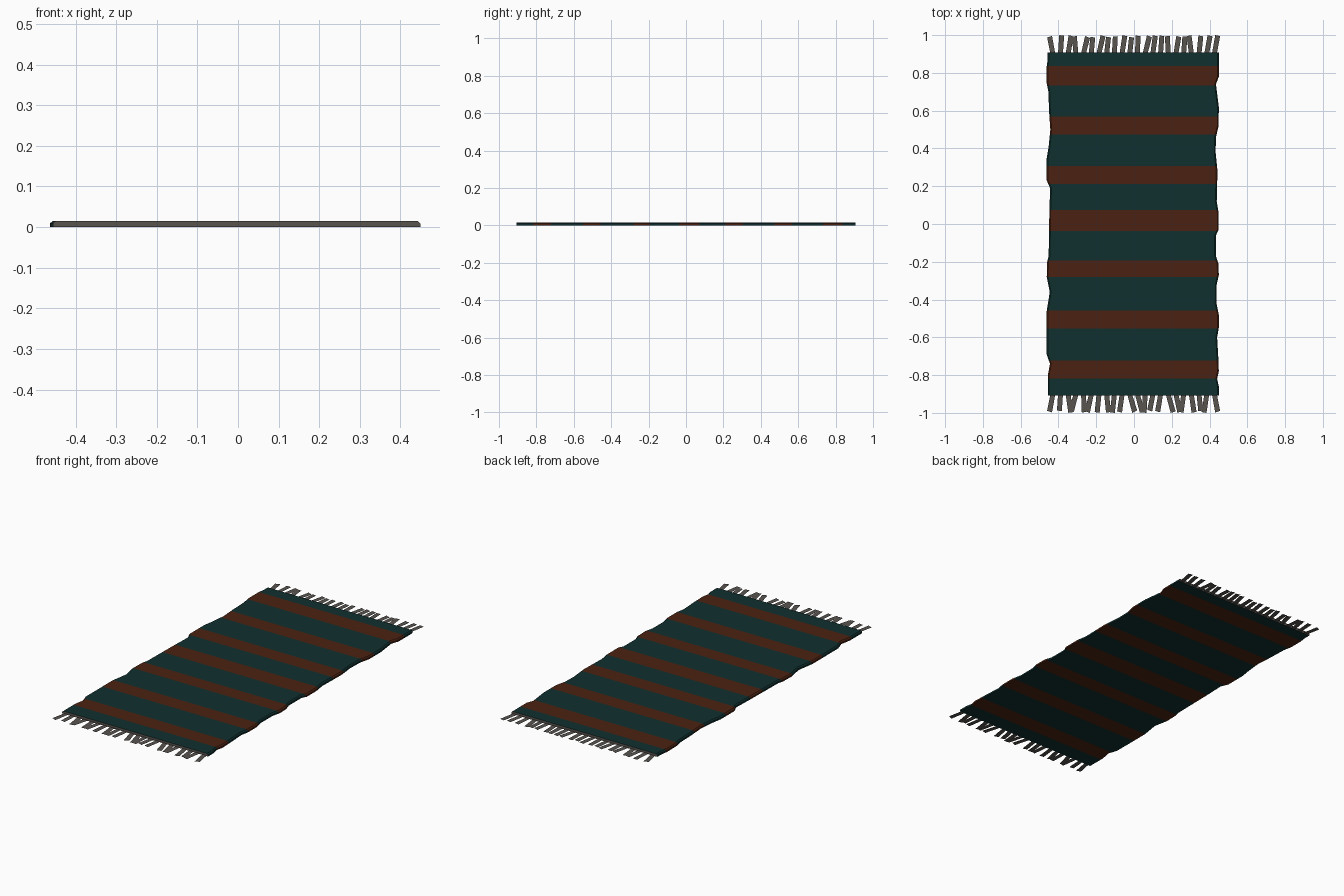
import bpy, bmesh, math, random

if "Cube" in bpy.data.objects:
    bpy.data.objects.remove(bpy.data.objects["Cube"])

random.seed(4)


def material(name, rgb):
    m = bpy.data.materials.new(name)
    m.diffuse_color = (*rgb, 1)
    m.use_nodes = True
    m.node_tree.nodes["Principled BSDF"].inputs["Base Color"].default_value = m.diffuse_color
    return m


TEAL = material("dark teal", (0.005, 0.028, 0.028))
RUST = material("rust brown", (0.070, 0.016, 0.006))
GREY = material("warm grey", (0.098, 0.088, 0.078))

END, TOP = 0.907, 0.015
STRIPES = [(-.817, -.722), (-.552, -.457), (-.281, -.192), (-.037, .073),
           (.212, .306), (.474, .568), (.732, .836)]
# uneven woven edges: (y, x) samples
LEFT = [(-.91, -.456), (-.8, -.456), (-.74, -.445), (-.69, -.462), (-.46, -.462),
        (-.36, -.446), (-.28, -.462), (-.2, -.46), (-.17, -.452), (.07, -.448),
        (.19, -.444), (.23, -.462), (.35, -.462), (.41, -.452), (.5, -.443),
        (.6, -.45), (.7, -.453), (.75, -.463), (.83, -.463), (.87, -.457), (.91, -.457)]
RIGHT = [(-.91, .449), (-.86, .449), (-.82, .440), (-.78, .449), (-.7, .446),
         (-.6, .44), (-.55, .449), (-.48, .449), (-.42, .437), (-.32, .438),
         (-.27, .449), (-.21, .447), (-.17, .434), (-.06, .434), (-.03, .448),
         (.06, .448), (.12, .438), (.28, .442), (.38, .432), (.46, .434),
         (.52, .448), (.62, .449), (.74, .434), (.78, .449), (.91, .449)]


def sample(table, y):
    for (y0, x0), (y1, x1) in zip(table, table[1:]):
        if y0 <= y <= y1:
            return x0 + (x1 - x0) * (y - y0) / (y1 - y0)
    return table[-1][1]


def finish(bm, name, mats):
    bmesh.ops.recalc_face_normals(bm, faces=bm.faces)
    me = bpy.data.meshes.new(name)
    bm.to_mesh(me)
    bm.free()
    for m in mats:
        me.materials.append(m)
    ob = bpy.data.objects.new(name, me)
    bpy.context.collection.objects.link(ob)
    return ob


# Rug body: lofted slab cut at every stripe border and edge sample
rows = {-END, END} | {y for s in STRIPES for y in s}
rows |= {y for y, _ in LEFT + RIGHT if abs(y) < 0.9}
bm = bmesh.new()
loops = []
for y in sorted(rows):
    a, b = sample(LEFT, y), sample(RIGHT, y)
    prof = [(a, 0), (b, 0), (b, .009), (b - .007, TOP), (a + .007, TOP), (a, .009)]
    loops.append([bm.verts.new((x, y, z)) for x, z in prof])
for p, q in zip(loops, loops[1:]):
    y = (p[0].co.y + q[0].co.y) / 2
    for i in range(6):
        j = (i + 1) % 6
        f = bm.faces.new((p[i], p[j], q[j], q[i]))
        f.material_index = int(any(s < y < e for s, e in STRIPES))
for end in (loops[0], loops[-1]):
    bm.faces.new(end).material_index = 2
finish(bm, "rug_body", [TEAL, RUST, GREY])


# Fringes: flat strands, leaning at random, outer ones leaning outwards
def fringe(name, side, count=22, width=0.026):
    bm = bmesh.new()
    for i in range(count):
        t = i / (count - 1)
        base = -0.43 + 0.856 * t
        lean = random.choice((-1, 1)) * random.uniform(0.003, 0.026)
        if i in (0, count - 1):
            lean = 0.017 * (1 if i else -1)
        tip = 1.0 - random.uniform(0, 0.012)
        z = 0.003 + 0.0003 * (i % 3)
        h = width / 2
        drop = lean * 0.25
        pts = [(base - h, END - .004), (base + h, END - .004),
               (base + lean + h, min(1, tip - drop)), (base + lean - h, min(1, tip + drop))]
        bm.faces.new([bm.verts.new((x, side * y, z)) for x, y in pts])
    ob = finish(bm, name, [GREY])
    if side < 0:
        ob.data.flip_normals()
    # all strands face upwards
    me = ob.data
    b2 = bmesh.new()
    b2.from_mesh(me)
    bmesh.ops.reverse_faces(b2, faces=[f for f in b2.faces if f.normal.z < 0])
    b2.to_mesh(me)
    b2.free()


fringe("back_fringe", 1)
fringe("front_fringe", -1)
